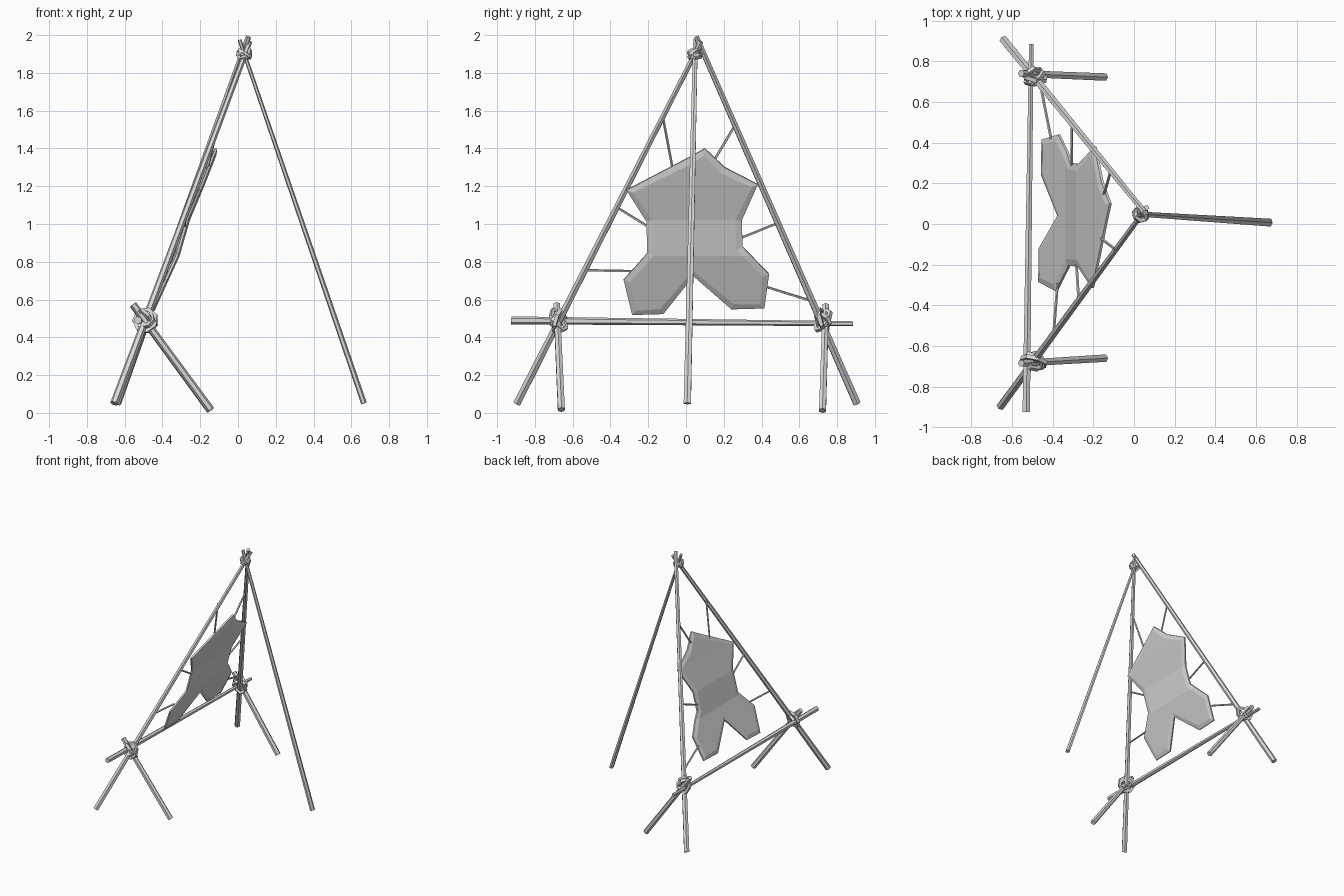
import bpy, bmesh, math
from mathutils import Vector

cube = bpy.data.objects.get("Cube")
if cube:
    bpy.data.objects.remove(cube, do_unlink=True)


def material(name, value):
    m = bpy.data.materials.new(name)
    m.use_nodes = True
    m.diffuse_color = (value, value, value, 1)
    m.node_tree.nodes["Principled BSDF"].inputs["Base Color"].default_value = (value, value, value, 1)
    return m


GREY = material("light grey", 0.7)


def finish(name, bm):
    bmesh.ops.recalc_face_normals(bm, faces=bm.faces)
    mesh = bpy.data.meshes.new(name)
    bm.to_mesh(mesh)
    bm.free()
    mesh.materials.append(GREY)
    obj = bpy.data.objects.new(name, mesh)
    bpy.context.collection.objects.link(obj)
    return obj


def pole(name, a, b, r0, r1, sides=6, flat=1.0):
    """Tapered straight stick from a to b, optionally flattened."""
    a, b = Vector(a), Vector(b)
    bm = bmesh.new()
    bmesh.ops.create_cone(bm, cap_ends=True, segments=sides, radius1=r0, radius2=r1, depth=(b - a).length)
    bmesh.ops.scale(bm, vec=(1, flat, 1), verts=bm.verts)
    obj = finish(name, bm)
    obj.location = (a + b) / 2
    obj.rotation_mode = 'QUATERNION'
    obj.rotation_quaternion = (b - a).to_track_quat('Z', 'Y')


def loop(name, centre, axis, rx, ry, r=0.014, steps=7, sides=4):
    """Closed oval turn of rope around an axis."""
    bm = bmesh.new()
    rings = []
    for i in range(steps):
        t = 2 * math.pi * i / steps
        ring = []
        for j in range(sides):
            s = 2 * math.pi * (j + 0.5) / sides
            k = r * math.cos(s)
            ring.append(bm.verts.new(((rx + k) * math.cos(t), (ry + k) * math.sin(t), r * math.sin(s))))
        rings.append(ring)
    for i in range(steps):
        p, q = rings[i], rings[(i + 1) % steps]
        for j in range(sides):
            k = (j + 1) % sides
            bm.faces.new((p[j], q[j], q[k], p[k]))
    obj = finish(name, bm)
    obj.location = centre
    obj.rotation_mode = 'QUATERNION'
    obj.rotation_quaternion = Vector(axis).to_track_quat('Z', 'Y')


# Three long poles meeting at the top
pole("single_leg", (0.667, 0.007, 0.05), (0.008, 0.05, 1.975), 0.022, 0.014, flat=0.7)
pole("right_leg", (-0.655, -0.895, 0.05), (0.062, 0.08, 1.965), 0.022, 0.014)
pole("left_leg", (-0.64, 0.905, 0.05), (0.055, 0.055, 1.99), 0.022, 0.015)

# Crossbar and the two short props
pole("crossbar", (-0.53, -0.925, 0.49), (-0.505, 0.885, 0.472), 0.021, 0.013)
pole("right_prop", (-0.145, -0.66, 0.017), (-0.555, -0.685, 0.575), 0.021, 0.019)
pole("left_prop", (-0.145, 0.723, 0.012), (-0.555, 0.74, 0.57), 0.021, 0.019)

# Rope lashings at the joints
for side, y, s in (("right", -0.675, -1), ("left", 0.725, 1)):
    c = (-0.49, y, 0.49)
    loop(side + "_lashing_upright", c, (0.25, 1, s * 0.3), 0.06, 0.06)
    loop(side + "_lashing_slant", c, (0.6, -s * 0.6, 0.6), 0.04, 0.065)
    loop(side + "_lashing_cross", c, (-0.5, s * 0.7, 0.6), 0.05, 0.04)
top = (0.033, 0.048, 1.9)
loop("top_lashing_level", top, (0.1, 0, 1), 0.03, 0.034, 0.012)
loop("top_lashing_slant", top, (0.6, 0.2, 1), 0.034, 0.036, 0.012)
loop("top_lashing_cross", top, (-0.5, -0.6, 0.8), 0.036, 0.036, 0.012)


# Hide stretched between the legs, lying in their sloping plane
def on_slope(y, z):
    return Vector((-0.466 + 0.393 * (z - 0.52), y, z))


outline = [(-0.315, 1.18), (0.02, 1.355), (0.10, 1.40), (0.205, 1.30), (0.38, 1.21), (0.295, 1.02),
           (0.30, 0.88), (0.44, 0.735), (0.415, 0.555), (0.24, 0.55), (0.04, 0.725), (-0.12, 0.525),
           (-0.285, 0.52), (-0.33, 0.705), (-0.205, 0.845), (-0.21, 1.015)]
normal = Vector((1, 0, -0.393)).normalized()
bm = bmesh.new()
sheet = bm.faces.new([bm.verts.new(on_slope(y, z) + normal * 0.006) for y, z in outline])
back = bmesh.ops.extrude_face_region(bm, geom=[sheet], use_keep_orig=True)["geom"]
bmesh.ops.translate(bm, verts=[v for v in back if isinstance(v, bmesh.types.BMVert)], vec=-normal * 0.012)
bmesh.ops.recalc_face_normals(bm, faces=bm.faces)
caps = [f for f in bm.faces if len(f.verts) == len(outline)]
bmesh.ops.inset_individual(bm, faces=caps, thickness=0.035, depth=0.008)

# Fold the hide along cross creases: height and forward bulge of each
folds = [(0.4, 0), (0.52, 0), (0.83, 0.02), (1.02, 0.0), (1.21, 0.005), (1.5, 0.005)]
for z, _ in folds[2:5]:
    bmesh.ops.bisect_plane(bm, geom=bm.verts[:] + bm.edges[:] + bm.faces[:],
                           plane_co=(0, 0, z), plane_no=(0, 0, 1))
bmesh.ops.triangulate(bm, faces=[f for f in bm.faces if len(f.verts) > 4])
for v in bm.verts:
    for (z0, b0), (z1, b1) in zip(folds, folds[1:]):
        if z0 <= v.co.z < z1:
            v.co.x += b0 + (b1 - b0) * (v.co.z - z0) / (z1 - z0)
            break
finish("stretched_hide", bm)

# Cords tying the hide to the legs
cords = [((-0.125, 1.58), (-0.07, 1.29)), ((0.255, 1.515), (0.145, 1.33)),
         ((-0.37, 1.09), (-0.20, 0.985)), ((-0.54, 0.755), (-0.29, 0.75)),
         ((0.475, 1.0), (0.29, 0.925)), ((0.655, 0.595), (0.42, 0.668))]
for i, ((y, z), inner) in enumerate(cords):
    on_leg = (-0.655 + 0.368 * (z - 0.05), y, z)
    pole("cord_%d" % (i + 1), on_leg, on_slope(*inner), 0.007, 0.007, 5)
